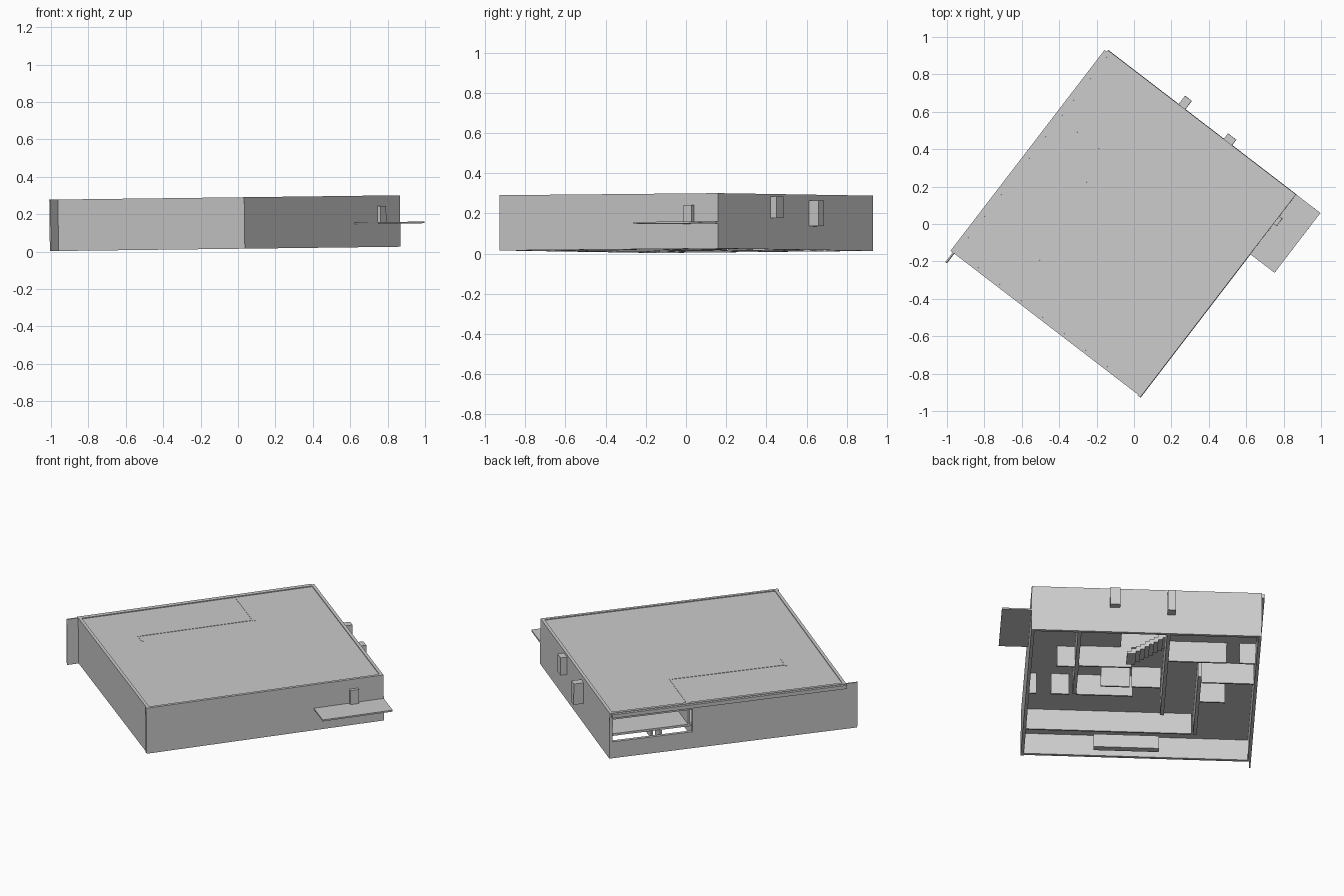
import bpy, bmesh
from mathutils import Matrix

cube = bpy.data.objects.get("Cube")
if cube:
    bpy.data.objects.remove(cube, do_unlink=True)

grey = bpy.data.materials.new("plain_grey")
grey.use_nodes = True
COLOUR = (0.6, 0.6, 0.6, 1)
grey.diffuse_color = COLOUR
grey.node_tree.nodes["Principled BSDF"].inputs["Base Color"].default_value = COLOUR

# The building is turned in plan and leans very slightly
PLACE = (Matrix.Translation((-0.055, 0, 0.0145))
         @ Matrix.Rotation(-0.0125, 4, 'Y')
         @ Matrix.Rotation(-0.6545, 4, 'Z'))

W, E, S, N = -0.63, 0.637, -0.675, 0.688   # outer faces of the shell
T = 0.018                                  # outer wall thickness
TOP = 0.275
FLOOR, DECK = 0.127, 0.14                  # intermediate floor, under and upper side


def build(name, boxes):
    """One object from boxes given as (x0, x1, y0, y1, z0, z1)."""
    bm = bmesh.new()
    for x0, x1, y0, y1, z0, z1 in boxes:
        m = (Matrix.Translation(((x0 + x1) / 2, (y0 + y1) / 2, (z0 + z1) / 2))
             @ Matrix.Diagonal((x1 - x0, y1 - y0, z1 - z0, 1)))
        bmesh.ops.create_cube(bm, size=1, matrix=m)
    bm.transform(PLACE)
    mesh = bpy.data.meshes.new(name)
    bm.to_mesh(mesh)
    bm.free()
    mesh.materials.append(grey)
    ob = bpy.data.objects.new(name, mesh)
    bpy.context.collection.objects.link(ob)
    return ob


def across(x0, x1, y, top=FLOOR, t=0.01):
    return (x0, x1, y - t, y, 0, top)


def along(x, y0, y1, top=FLOOR, t=0.01):
    return (x - t, x + t, y0, y1, 0, top)


# Outer shell
build("front_wall", [(W, E - T, S, S + T, 0, TOP)])
build("back_wall", [(W, E, N - T, N, 0, TOP)])
build("right_wall", [(E - T, E, S - 0.005, N - T, 0, TOP)])
build("left_wall", [
    (W, W + T, S + T, 0.21, 0, TOP),
    (W, W + T, 0.21, N - T, 0, 0.1),
    (W, W + T, 0.21, N - T, 0.235, TOP)])
build("roof", [(W, E - T, S + T, N - T, 0.258, 0.27)])
build("roof_edge_band", [(W - 0.015, W, S, N - 0.01, 0.25, 0.272)])
build("corner_fin", [(W, W + 0.008, S - 0.066, S, 0, TOP)])

# Intermediate floor with a stairwell opening
HX0, HX1, HY0, HY1 = -0.12, 0.13, 0.31, 0.48
build("upper_floor", [
    (W + T, HX0, S + T, N - T, FLOOR, DECK),
    (HX1, E - T, S + T, N - T, FLOOR, DECK),
    (HX0, HX1, S + T, HY0, FLOOR, DECK),
    (HX0, HX1, HY1, N - T, FLOOR, DECK)])

# Balcony and the boxes on the facades
build("balcony", [(E, 0.8, 0.285, N, 0.124, 0.133)])
build("balcony_box", [(E, E + 0.02, 0.49, 0.54, 0.133, 0.218)])
build("facade_boxes", [
    (-0.155, -0.11, N, 0.745, 0.118, 0.245),
    (0.15, 0.205, N, 0.725, 0.155, 0.262)])

# Interior walls running the full height of the building
build("main_walls", [
    across(-0.29, E - T, -0.39, 0.258),
    along(-0.31, -0.4, 0.23, 0.258),
    (W + T, -0.3, 0.22, 0.23, DECK, 0.258),
    across(0.07, 0.37, 0.31, 0.258),
    (HX0, 0.07, 0.3, 0.31, DECK, 0.258)])
build("roof_wall_caps", [
    (W, -0.28, 0.225, 0.24, 0.258, 0.272),
    (-0.3, -0.29, -0.43, 0.24, 0.258, 0.272),
    (-0.31, -0.22, -0.435, -0.425, 0.258, 0.272)])

# Ground floor partitions
build("long_partitions", [
    along(0.37, 0, N - T),
    along(-0.12, -0.2, N - T)])
build("cross_partitions", [across(*p) for p in (
    (0.38, 0.48, 0.3), (0.07, 0.23, 0.1), (-0.1, 0.06, 0.1),
    (0.58, 0.62, 0), (0.4, 0.5, 0), (0.05, 0.36, 0),
    (-0.45, -0.13, 0.39), (-0.61, -0.52, 0.39),
    (-0.46, -0.32, 0.17), (-0.61, -0.46, 0.17), (-0.46, -0.32, -0.04))])
build("low_counter", [(-0.12, 0.24, -0.6, -0.56, 0, 0.08)])

# Staircase
STEPS = 9
run, rise = 0.22 / STEPS, DECK / STEPS
build("stairs", [
    (0.1 - (i + 1) * run, 0.1 - i * run, 0.34, 0.46, max(0, i - 1) * rise, (i + 1) * rise)
    for i in range(STEPS)])
